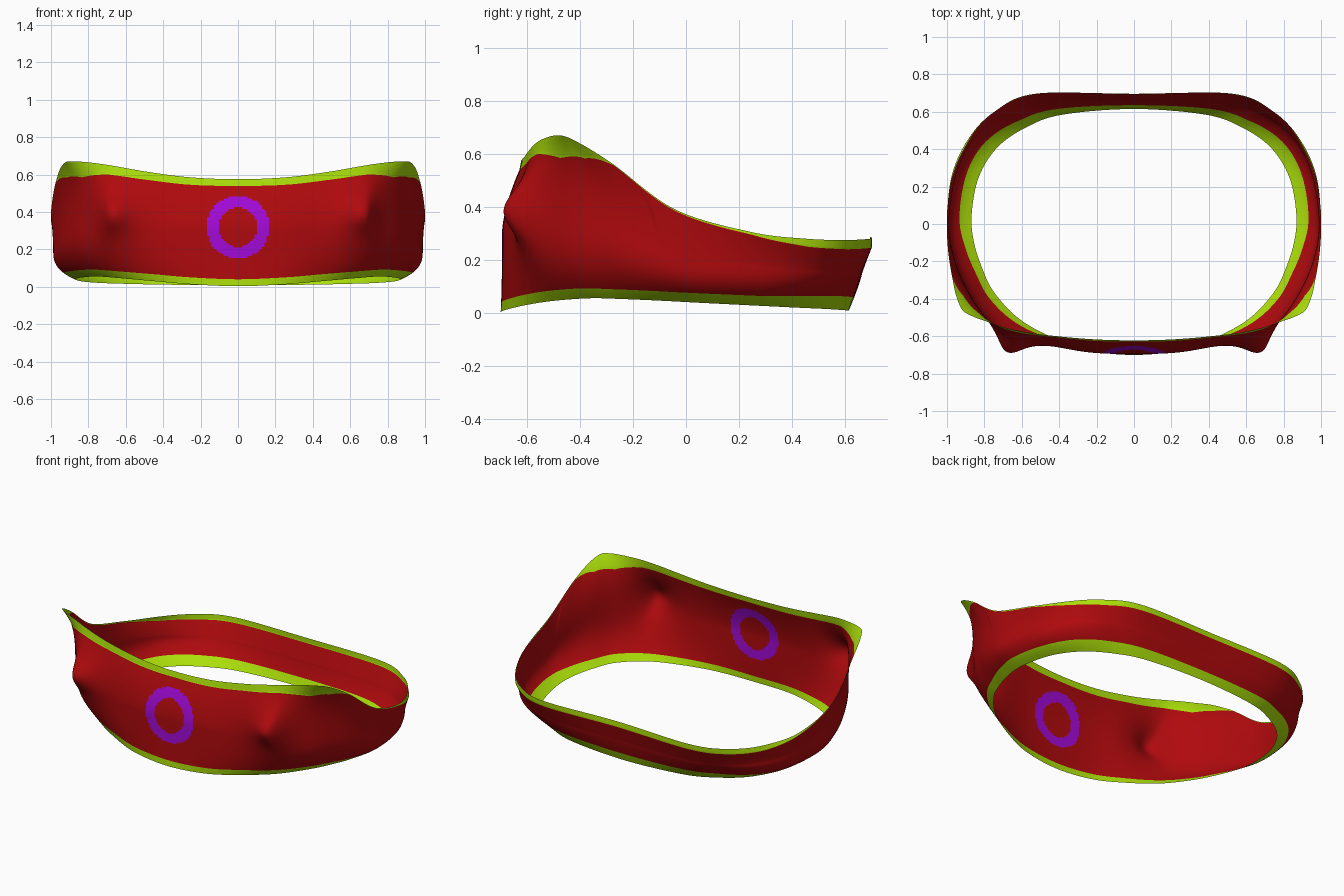
import bpy, bmesh, math

if "Cube" in bpy.data.objects:
    bpy.data.objects.remove(bpy.data.objects["Cube"])

# Half-loop stations from front centre round the side to back centre
BOTTOM = [(0, -.70, .003), (.25, -.675, .013), (.45, -.60, .03), (.62, -.50, .045),
          (.75, -.36, .055), (.81, -.24, .052), (.855, -.10, .046), (.868, .05, .038),
          (.83, .25, .028), (.73, .41, .02), (.57, .52, .015), (.38, .585, .011), (0, .615, .008)]
MIDDLE = [(0, -.695, .30), (.25, -.685, .30), (.45, -.64, .30), (.66, -.565, .33),
          (.81, -.465, .33), (.90, -.335, .33), (.962, -.18, .27), (.988, 0, .20),
          (.955, .25, .18), (.86, .45, .16), (.70, .58, .15), (.47, .655, .15), (0, .665, .15)]
TOP = [(0, -.613, .575), (.25, -.605, .585), (.48, -.578, .615), (.71, -.528, .655),
       (.86, -.482, .67), (.925, -.425, .655), (.973, -.28, .565), (1.0, -.04, .39),
       (.98, .25, .305), (.895, .46, .28), (.755, .615, .275), (.53, .71, .28), (0, .707, .287)]
TOP_TRIM = [.035, .04, .045, .055, .085, .072, .007, .006, .01, .03, .035, .035, .035]

STEPS = 20                      # columns per station
TRIM_ROWS, BODY_ROWS = 4, 44


def material(name, rgb):
    m = bpy.data.materials.new(name)
    m.diffuse_color = (*rgb, 1)
    m.use_nodes = True
    m.node_tree.nodes["Principled BSDF"].inputs["Base Color"].default_value = m.diffuse_color
    return m


def ramp(v, a, b):
    return min(1, max(0, (v - a) / (b - a)))


def spline(points, i, t):
    """Catmull-Rom through the stations, mirrored in x at both ends."""
    n = len(points) - 1

    def get(k):
        flip = k < 0 or k > n
        p = points[-k if k < 0 else (2 * n - k if k > n else k)]
        return (-p[0] if flip else p[0], p[1], p[2])

    a, b, c, d = (get(i + k) for k in (-1, 0, 1, 2))
    return [0.5 * (2 * q + (r - p) * t + (2 * p - 5 * q + 4 * r - s) * t * t
                   + (3 * q - p - 3 * r + s) * t ** 3) for p, q, r, s in zip(a, b, c, d)]


def column(i, t):
    """One vertical strip of points, from bottom hem to top hem."""
    lo, mid, hi = (spline(c, i, t) for c in (BOTTOM, MIDDLE, TOP))
    j = min(i + 1, len(TOP_TRIM) - 1)
    back = ramp(mid[1], .3, .6)
    z1 = lo[2] + 0.037 + .013 * back
    z2 = hi[2] - (TOP_TRIM[i] * (1 - t) + TOP_TRIM[j] * t)
    levels = [lo[2] + (z1 - lo[2]) * k / TRIM_ROWS for k in range(TRIM_ROWS)]
    levels += [z1 + (z2 - z1) * k / BODY_ROWS for k in range(BODY_ROWS)]
    levels += [z2 + (hi[2] - z2) * k / TRIM_ROWS for k in range(TRIM_ROWS + 1)]
    # The lower hem curls in at the sides; the front corners flare at the top
    corner = math.exp(-((mid[0] - .84) / .12) ** 2) if mid[1] < -.1 else 0
    p_low, p_high = 3 - 1.8 * back, 1.6 - .6 * back + 1.2 * corner
    # The top hem tips outward at the front and inward at the back
    lip = .015 * ramp(-mid[1], .2, .4) - .018 * ramp(mid[1], .1, .4)
    pts = []
    for z in levels:
        if z < mid[2]:
            end, w = lo, ((mid[2] - z) / (mid[2] - lo[2])) ** p_low
        else:
            end, w = hi, ((z - mid[2]) / (hi[2] - mid[2])) ** p_high
        x, y = (mid[k] + (end[k] - mid[k]) * w for k in (0, 1))
        # Pointed bump on each front side
        if y < -.2:
            dx, dz = x - .685, z - .385
            sx = .13 if dx < 0 else .065
            r2 = (dx / sx) ** 2 + (dz / .13) ** 2
            y -= .08 * math.exp(-r2 / 2) + .05 * math.exp(-r2 * 2.2)
        s = 1 + lip * ramp(z, z2, hi[2])
        pts.append((x * s, y * s, z))
    return pts


# Full loop: right half, then its mirror
half = [column(i, k / STEPS) for i in range(len(TOP) - 1) for k in range(STEPS)]
half.append(column(len(TOP) - 2, 1.0))
loop = half + [[(-x, y, z) for x, y, z in c] for c in half[-2:0:-1]]

bm = bmesh.new()
grid = [[bm.verts.new(p) for p in c] for c in loop]
rows = 2 * TRIM_ROWS + BODY_ROWS
for a in range(len(grid)):
    c0, c1 = grid[a], grid[(a + 1) % len(grid)]
    for r in range(rows):
        f = bm.faces.new((c0[r], c1[r], c1[r + 1], c0[r + 1]))
        f.smooth = True
        m = f.calc_center_median()
        d = math.hypot(m.x, m.z - .318)
        if r < TRIM_ROWS or r >= TRIM_ROWS + BODY_ROWS:
            f.material_index = 1            # hems
        elif m.y < 0 and .105 < d < .168:
            f.material_index = 2            # front ring
mesh = bpy.data.meshes.new("chest_band")
bm.to_mesh(mesh)
bm.free()

for name, rgb in (("red cloth", (.43, .003, .004)), ("lime trim", (.41, .74, .003)),
                  ("purple ring", (.36, .003, .68))):
    mesh.materials.append(material(name, rgb))
band = bpy.data.objects.new("chest_band", mesh)
bpy.context.collection.objects.link(band)
